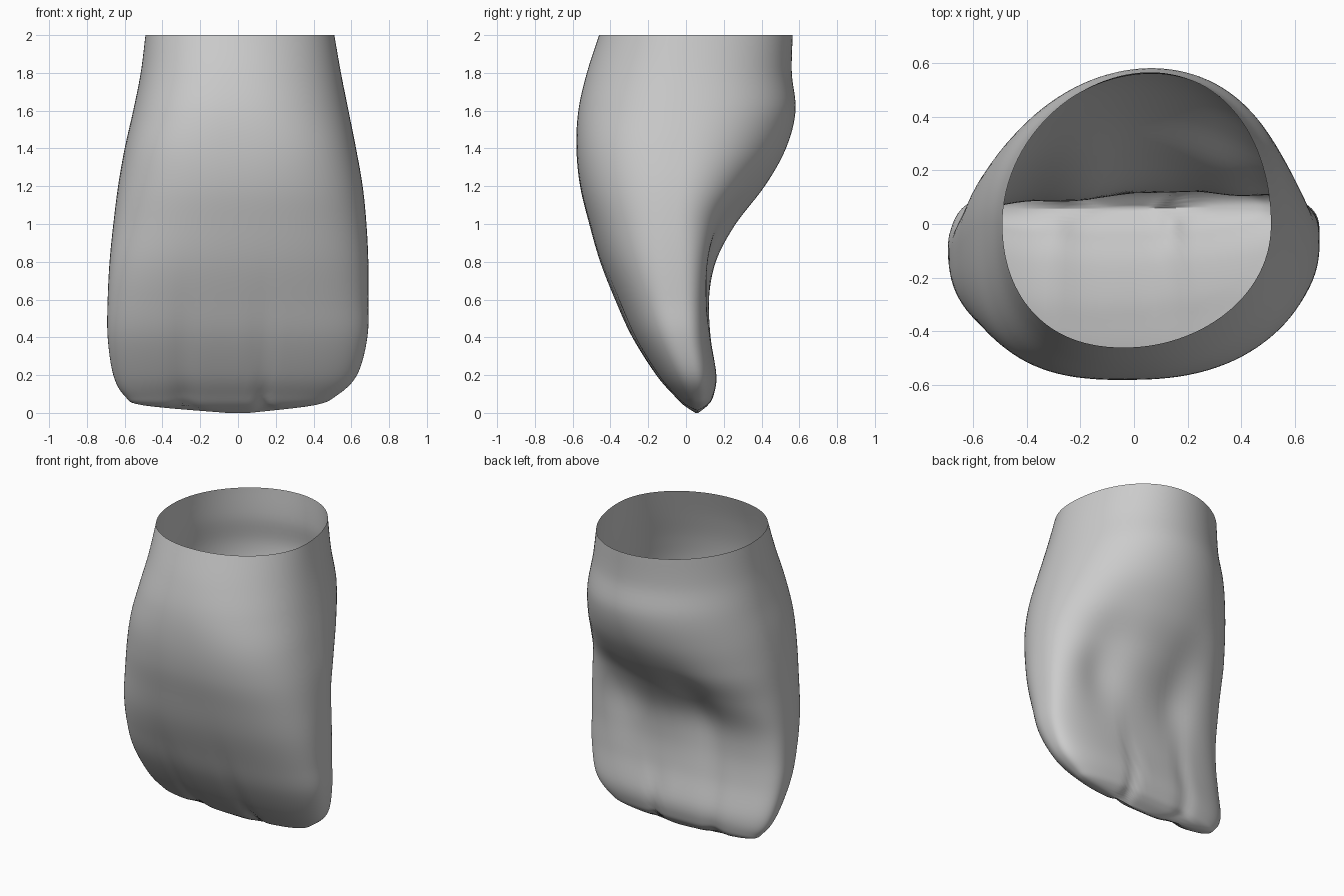
import bpy
import bmesh
import math

default_cube = bpy.data.objects.get("Cube")
if default_cube:
    bpy.data.objects.remove(default_cube, do_unlink=True)

# Cross-sections: height, left x, right x, front y, back y, widest y, squareness front, back
SECTIONS = [
    (2.0, -.49, .51, -.46, .565, 0, 2.1, 2),
    (1.8, -.515, .545, -.525, .56, 0, 2.2, 2),
    (1.6, -.555, .585, -.57, .58, 0, 2.4, 2),
    (1.4, -.6, .625, -.58, .53, -.02, 2.6, 2),
    (1.2, -.635, .66, -.56, .42, -.05, 2.6, 2.1),
    (1, -.66, .68, -.51, .27, -.08, 2.6, 2.4),
    (.8, -.68, .69, -.45, .16, -.1, 2.6, 3),
    (.6, -.69, .69, -.37, .12, -.09, 2.6, 3.2),
    (.4, -.69, .685, -.28, .125, -.05, 2.6, 3),
    (.2, -.66, .63, -.155, .16, .02, 2.6, 2.6),
    (.09, -.6, .52, -.06, .145, .05, 2.6, 2.6),
    (.04, -.5, .4, -.01, .115, .06, 2.4, 2.4),
    (0, -.06, .06, .05, .065, .058, 2, 2),
]
STEPS, SEGMENTS = 6, 112


def bell(value, centre, width):
    return math.exp(-((value - centre) / width) ** 2)


def spline(a, b, c, d, t):
    return b + t * (c - a + t * (2*a - 5*b + 4*c - d + t * (3*(b - c) + d - a))) / 2


def smooth_sections():
    last = len(SECTIONS) - 1
    for i in range(last):
        four = [SECTIONS[min(max(i + k, 0), last)] for k in (-1, 0, 1, 2)]
        for step in range(STEPS):
            yield [spline(*column, step / STEPS) for column in zip(*four)]
    yield SECTIONS[last]


def surface_point(section, angle):
    z, left, right, front, back, wide, square_f, square_b = section
    c, s = math.cos(angle), math.sin(angle)
    power = 2 / (square_b if s > 0 else square_f)
    u = math.copysign(abs(c) ** power, c)
    v = abs(s) ** power
    x = (left + right) / 2 + u * (right - left) / 2
    reach = back - wide if s > 0 else front - wide
    y = wide + reach * v
    # Slight skew of the neck and twist of the body
    x += .05 * s * abs(s) * min(1, max(0, z - .6))
    y += .05 * x * bell(z, .65, .5)
    if s > 0:
        # Sloping shoulder and two hollows beside the central ridge
        y -= v * .09 * x * bell(z, 1.1, .25)
        y -= v * .05 * bell(z, .87, .28) * (bell(x, .38, .16) + bell(x, -.2, .16))
    # Shallow grooves running up from the notches of the biting edge
    for groove, width in ((-.29, .06), (.14, .04)):
        depth = bell(x, groove, width) * v
        y -= math.copysign(.014, s) * depth * bell(z, .25, .35)
        z += .02 * depth * bell(z, .02, .12)
    return x, y, z


bm = bmesh.new()
rings = [[bm.verts.new(surface_point(section, math.tau * k / SEGMENTS))
          for k in range(SEGMENTS)] for section in smooth_sections()]
for upper, lower in zip(rings, rings[1:]):
    for k in range(SEGMENTS):
        n = (k + 1) % SEGMENTS
        bm.faces.new((upper[k], lower[k], lower[n], upper[n]))
bm.faces.new(list(reversed(rings[-1])))
for face in bm.faces:
    face.smooth = True

mesh = bpy.data.meshes.new("tooth_crown")
bm.to_mesh(mesh)
bm.free()
crown = bpy.data.objects.new("tooth_crown", mesh)
bpy.context.collection.objects.link(crown)

# Plain grey surface
grey = bpy.data.materials.new("light_grey")
grey.use_nodes = True
colour = (.6, .6, .6, 1)
grey.diffuse_color = colour
grey.node_tree.nodes["Principled BSDF"].inputs["Base Color"].default_value = colour
mesh.materials.append(grey)
